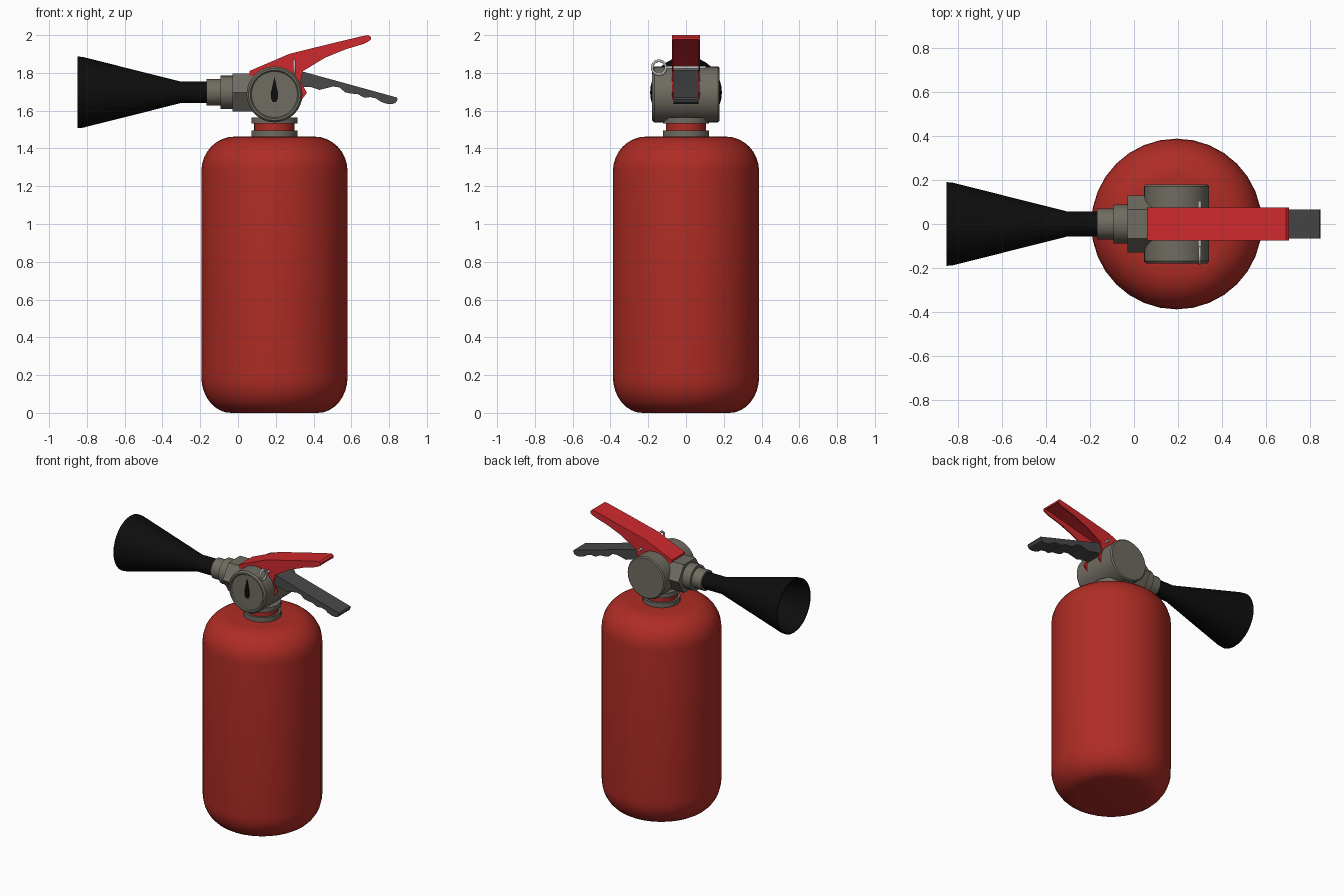
import bpy, bmesh, math
from mathutils import Vector, Matrix

if "Cube" in bpy.data.objects:
    bpy.data.objects.remove(bpy.data.objects["Cube"])

CX, VZ = 0.193, 1.69          # tank axis x, valve height


def mat(name, rgb):
    m = bpy.data.materials.new(name)
    m.diffuse_color = (*rgb, 1)
    m.use_nodes = True
    m.node_tree.nodes["Principled BSDF"].inputs["Base Color"].default_value = m.diffuse_color
    return m


TANK = mat("tank_red", (0.43, 0.025, 0.018))
RED = mat("lever_red", (0.62, 0.022, 0.026))
METAL = mat("warm_metal", (0.16, 0.15, 0.12))
GREY = mat("dark_grey", (0.065, 0.065, 0.065))
BLACK = mat("black", (0.004, 0.004, 0.004))
STEEL = mat("steel", (0.5, 0.5, 0.5))


def finish(name, bm, material, smooth=True):
    bmesh.ops.remove_doubles(bm, verts=bm.verts, dist=1e-5)
    bmesh.ops.recalc_face_normals(bm, faces=bm.faces)
    me = bpy.data.meshes.new(name)
    bm.to_mesh(me)
    bm.free()
    me.materials.append(material)
    ob = bpy.data.objects.new(name, me)
    bpy.context.collection.objects.link(ob)
    if smooth:
        bpy.context.view_layer.objects.active = ob
        ob.select_set(True)
        bpy.ops.object.shade_smooth_by_angle(angle=math.radians(32))
        ob.select_set(False)
    return ob


def lathe(name, profile, material, axis="Z", origin=(CX, 0, 0), sides=32, smooth=True):
    """Spin (radius, distance) points around an axis through origin."""
    bm = bmesh.new()
    frame = {"Z": Matrix.Identity(3),
             "X": Matrix(((0, 0, 1), (1, 0, 0), (0, 1, 0))),
             "Y": Matrix(((0, 1, 0), (0, 0, 1), (1, 0, 0)))}[axis]
    rings = []
    for r, d in profile:
        rings.append([bm.verts.new(Vector(origin) + frame @ Vector(
            (r * math.cos(2 * math.pi * i / sides), r * math.sin(2 * math.pi * i / sides), d)))
            for i in range(sides)])
    for a, b in zip(rings, rings[1:]):
        for i in range(sides):
            j = (i + 1) % sides
            bm.faces.new((a[i], a[j], b[j], b[i]))
    return finish(name, bm, material, smooth)


def plate(name, points, y0, y1, material):
    """Extrude an x-z outline from y0 to y1."""
    bm = bmesh.new()
    face = bm.faces.new([bm.verts.new((x, y0, z)) for x, z in points])
    ext = bmesh.ops.extrude_face_region(bm, geom=[face])["geom"]
    bmesh.ops.translate(bm, vec=(0, y1 - y0, 0),
                        verts=[v for v in ext if isinstance(v, bmesh.types.BMVert)])
    return finish(name, bm, material)


# Tank with rounded shoulders
def corner(r_flat, z_end, z_side, steps=8):
    return [(r_flat + (0.387 - r_flat) * math.sin(t), z_side + (z_end - z_side) * math.cos(t))
            for t in (math.pi / 2 * k / steps for k in range(steps + 1))]


lathe("tank", [(0, 0)] + corner(0.23, 0, 0.19) + corner(0.21, 1.463, 1.28)[::-1] + [(0, 1.463)], TANK)

# Neck collars
for name, r, z0, z1, m in (("neck_base", 0.122, 1.455, 1.496, METAL),
                           ("neck_seal", 0.107, 1.49, 1.535, TANK),
                           ("neck_flange", 0.122, 1.532, 1.564, METAL)):
    lathe(name, [(0, z0), (r, z0), (r, z1), (0, z1)], m)

# Valve drum with recessed gauge face
lathe("valve_drum", [(0, -0.172), (0.122, -0.172), (0.128, -0.18), (0.138, -0.18), (0.148, -0.168),
                     (0.148, 0.17), (0.14, 0.178), (0, 0.178)], METAL, "Y", (CX, 0, VZ - 0.004))
plate("gauge_needle", [(CX, 1.78), (CX - 0.02, 1.69), (CX - 0.018, 1.665), (CX - 0.009, 1.645),
                       (CX + 0.009, 1.645), (CX + 0.018, 1.665), (CX + 0.02, 1.69)],
      -0.177, -0.165, BLACK)

# Outlet: hexagonal nut and stepped couplings
nut = lathe("outlet_nut", [(0, -0.03), (0.13, -0.03), (0.13, 0.12), (0, 0.12)], METAL, "X",
            (0, 0, 0), 6, False)
nut.location.z = 1.697
nut.scale.z = 0.89
lathe("outlet_coupling", [(0, -0.167), (0.07, -0.167), (0.07, -0.093), (0.088, -0.093),
                          (0.088, -0.02), (0, -0.02)], METAL, "X", (0, 0, 1.697))

# Hollow discharge horn
lathe("horn", [(0, -0.16), (0.057, -0.16), (0.057, -0.304), (0.187, -0.82), (0.19, -0.85),
               (0.182, -0.85), (0.178, -0.82), (0.048, -0.304), (0, -0.304)],
      BLACK, "X", (0, 0, 1.697))

# Upper lever: a channel made of a top strip and two side cheeks
top = [(0.06, 1.81), (0.27, 1.9), (0.5, 1.957), (0.66, 1.995), (0.69, 2.0), (0.703, 1.99)]
under = [(x, z - 0.014) for x, z in reversed(top)]
plate("upper_lever_top", top + under, -0.074, 0.074, RED)
cheek = top + [(0.7, 1.972), (0.67, 1.955), (0.57, 1.925), (0.46, 1.88), (0.345, 1.81), (0.33, 1.755),
               (0.365, 1.695), (0.335, 1.655), (0.27, 1.68), (0.27, 1.79), (0.06, 1.775)]
for side, y in (("front", -0.074), ("back", 0.066)):
    plate("upper_lever_cheek_" + side, cheek, y, y + 0.008, RED)

# Lower lever with finger grips
grip = [(0.3, 1.815), (0.35, 1.805), (0.84, 1.67), (0.845, 1.66), (0.835, 1.642), (0.815, 1.634),
        (0.785, 1.637), (0.755, 1.648), (0.73, 1.665), (0.7, 1.672), (0.67, 1.668), (0.635, 1.687),
        (0.595, 1.691), (0.565, 1.698), (0.54, 1.722), (0.505, 1.728), (0.47, 1.72), (0.43, 1.71),
        (0.385, 1.725), (0.35, 1.725), (0.3, 1.7)]
plate("lower_lever", grip, -0.065, 0.065, GREY)

# Safety pin and its pull ring
lathe("safety_pin", [(0, -0.105), (0.008, -0.105), (0.008, 0.105), (0, 0.105)], STEEL, "Y",
      (0.298, 0, 1.828), 12)
bpy.ops.mesh.primitive_torus_add(location=(0.298, -0.143, 1.828), rotation=(0, math.pi / 2, 0),
                                 major_radius=0.036, minor_radius=0.007,
                                 major_segments=28, minor_segments=10)
ring = bpy.context.object
ring.name = "pull_ring"
ring.data.materials.append(STEEL)
bpy.ops.object.shade_smooth()
